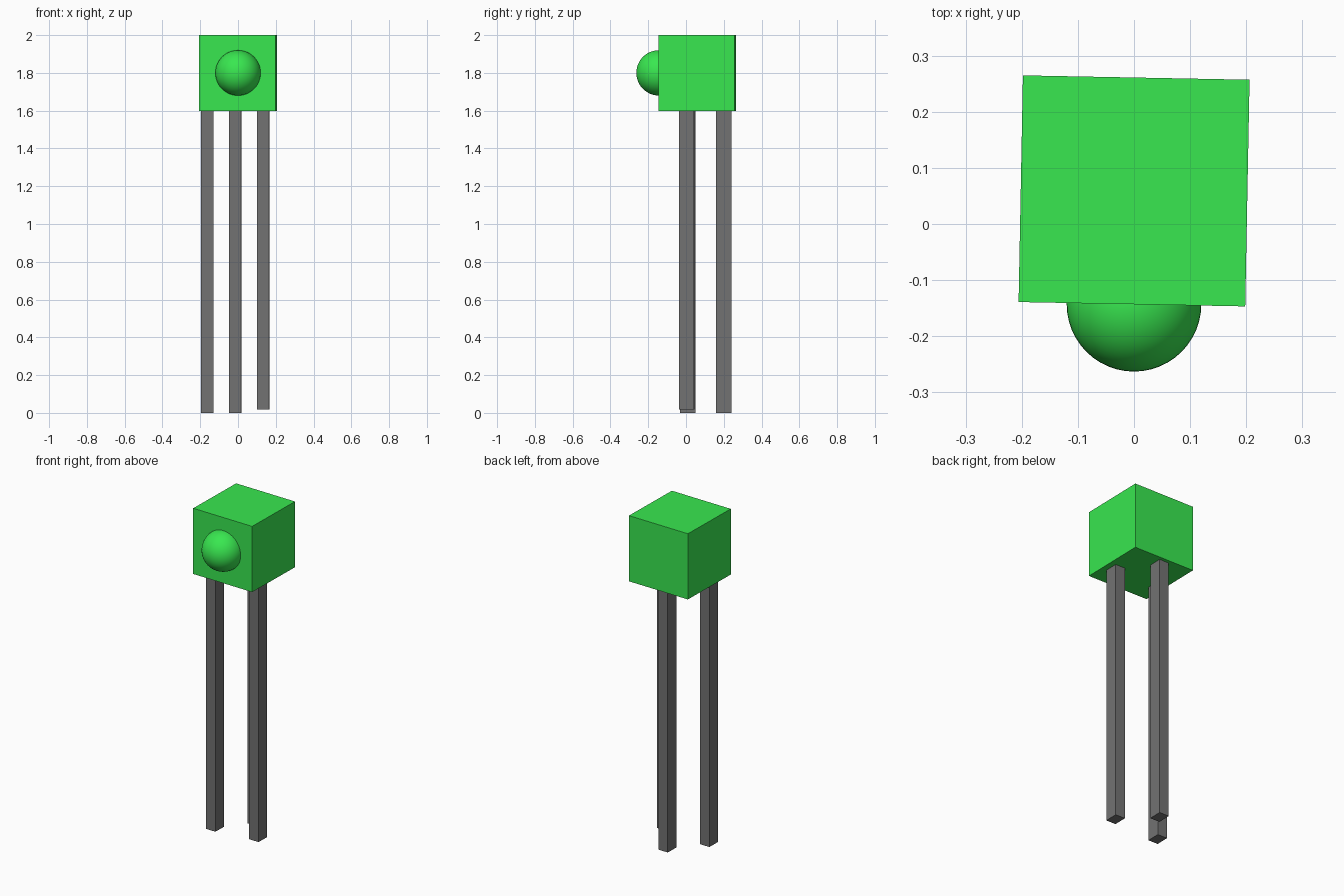
import bpy, math
from mathutils import Matrix

if "Cube" in bpy.data.objects:
    bpy.data.objects.remove(bpy.data.objects["Cube"])

TURN = Matrix.Rotation(math.radians(-1.1), 4, 'Z')  # whole figure is turned slightly


def material(name, rgb):
    m = bpy.data.materials.new(name)
    m.diffuse_color = (*rgb, 1)
    m.use_nodes = True
    m.node_tree.nodes["Principled BSDF"].inputs["Base Color"].default_value = m.diffuse_color
    return m


green = material("bright green", (0.04, 0.80, 0.08))
grey = material("dark grey", (0.17, 0.17, 0.17))


def box(name, centre, size, mat):
    bpy.ops.mesh.primitive_cube_add(size=1)
    ob = bpy.context.object
    ob.name = name
    ob.data.transform(Matrix.Diagonal((*size, 1)))
    ob.matrix_world = TURN @ Matrix.Translation(centre)
    ob.data.materials.append(mat)
    return ob


# Head block
box("head", (-0.001, 0.059, 1.799), (0.404, 0.404, 0.402), green)

# Round nose, half sunk into the front of the head
bpy.ops.mesh.primitive_uv_sphere_add(segments=48, ring_count=24, radius=0.12,
                                     location=(0, -0.143, 1.8))
nose = bpy.context.object
nose.name = "nose"
nose.data.materials.append(green)
bpy.ops.object.shade_smooth()

# Three legs: x, y, bottom height (the right one is slightly short)
for name, x, y, low in (("left_leg", -0.162, 0.006, 0.0),
                        ("right_leg", 0.134, 0.006, 0.018),
                        ("back_leg", -0.018, 0.2, 0.0)):
    box(name, (x, y, (low + 1.6) / 2), (0.064, 0.081, 1.6 - low), grey)
